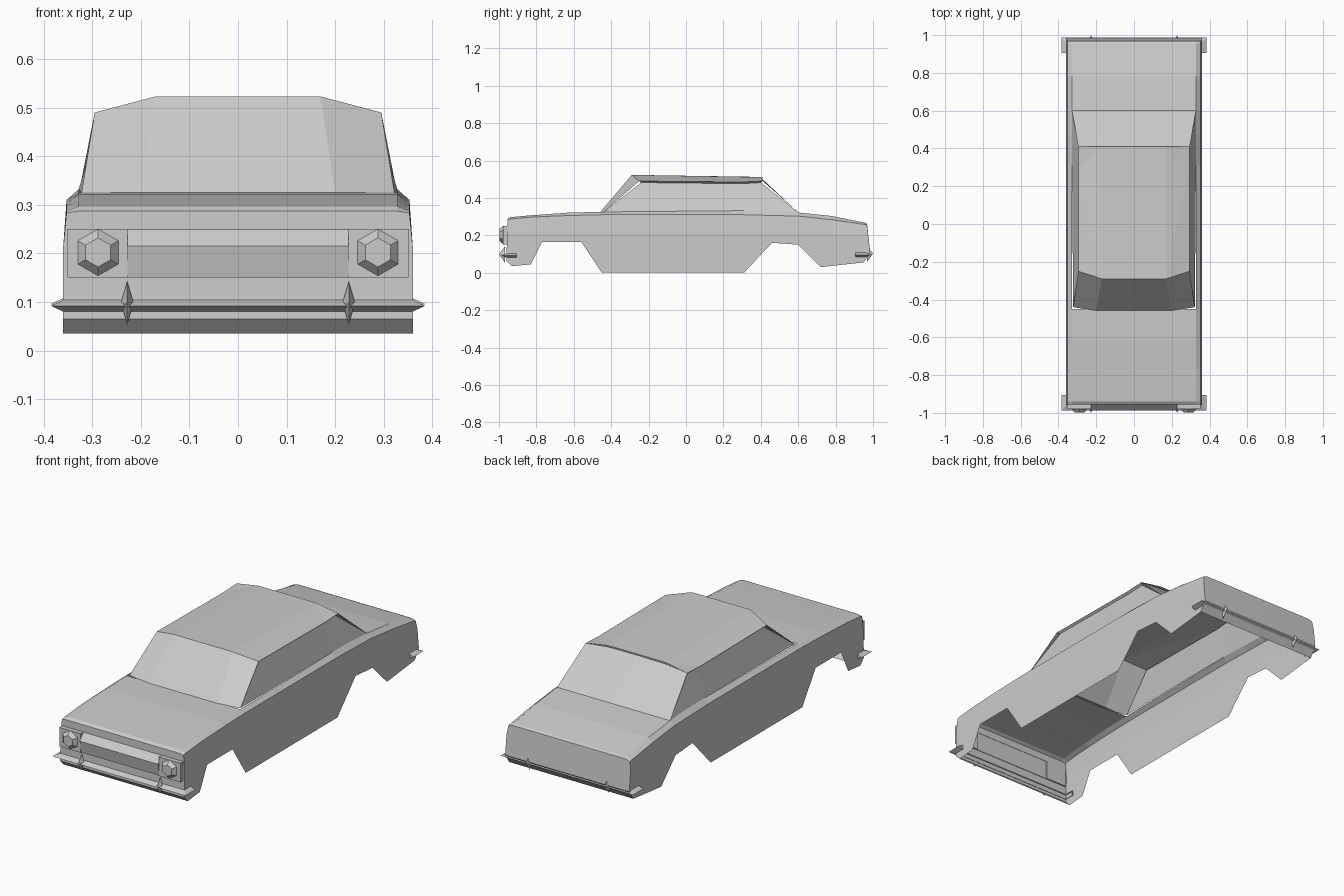
import bpy
from math import pi


def make(name, verts, faces, mirror=False):
    me = bpy.data.meshes.new(name)
    me.from_pydata(verts, [], faces)
    me.update()
    ob = bpy.data.objects.new(name, me)
    bpy.context.collection.objects.link(ob)
    if mirror:
        m = ob.modifiers.new("mirror", 'MIRROR')
        m.use_clip = True
    return ob


# body shell, open underneath: y_bottom, z_bottom, y_top, z_shoulder, z_top
stations = [
    (-.96, .065, -.955, .283, .287), (-.93, .035, -.94, .287, .297),
    (-.83, .045, -.83, .297, .307), (-.77, .165, -.77, .30, .311),
    (-.56, .165, -.62, .306, .322), (-.45, 0, -.45, .31, .325),
    (.31, 0, .31, .31, .332), (.46, .16, .46, .306, .332),
    (.60, .15, .60, .303, .322), (.72, .03, .78, .283, .303),
    (.95, .055, .955, .258, .268), (.985, .105, .968, .255, .262)]
verts, faces = [], []
for yb, zb, yt, zs, zt in stations:
    zm = .21
    t = (zm - zb) / (zs - zb)
    verts += [(.36, yb, zb), (.36, yb + (yt - yb) * t, zm),
              (.353, yt, zs), (.328, yt, zt), (0, yt, zt)]
last = len(stations) - 1
for i in range(last):
    for j in range(4):
        if j == 3 and 5 <= i < 8:      # cabin opening
            continue
        a = i * 5 + j
        faces.append((a, a + 1, a + 6, a + 5))
# nose and tail panels with their skirts
for e, n in ((0, 1), (last, last - 1)):
    k = len(verts)
    verts += [(0, stations[e][0], stations[e][1]),
              (0, stations[n][0], stations[n][1])]
    faces += [(e * 5, e * 5 + 1, e * 5 + 2, e * 5 + 3, e * 5 + 4, k),
              (e * 5, k, k + 1, n * 5)]
make("body_shell", verts, faces, True)

# roof with side lip
make("roof", [(0, -.29, .523), (.17, -.29, .523), (.295, -.25, .49),
              (.295, .30, .485), (.295, .41, .49), (.17, .41, .511), (0, .41, .512),
              (.283, -.24, .482), (.283, .30, .476), (.283, .40, .482)],
     [(0, 1, 5, 6), (1, 2, 3), (1, 3, 5), (3, 4, 5), (2, 7, 8, 3), (3, 8, 9, 4)], True)

# windscreen with angled corners
make("windscreen", [(0, -.46, .323), (.20, -.46, .323), (.322, -.44, .325),
                    (.295, -.25, .49), (.17, -.29, .523), (0, -.29, .523)],
     [(0, 1, 4, 5), (1, 2, 3, 4)], True)

# side glass
make("side_glass", [(.322, -.44, .325), (.328, .31, .332), (.328, .60, .322),
                    (.283, .40, .482), (.283, .30, .476), (.283, -.24, .482)],
     [(0, 1, 4, 5), (1, 2, 3, 4)], True)

# rear glass and pillars
make("rear_glass", [(0, .60, .322), (.22, .60, .322), (.328, .60, .322),
                    (.295, .41, .49), (.17, .405, .502), (0, .405, .504)],
     [(0, 1, 4, 5), (1, 2, 3, 4)], True)

# wedge grille
gx = .227
prof = [(-.955, .25), (-.988, .215), (-.975, .15), (-.955, .15)]
make("grille", [(s * gx, y, z) for s in (-1, 1) for y, z in prof],
     [(0, 1, 5, 4), (1, 2, 6, 5), (2, 3, 7, 6), (3, 2, 1, 0), (4, 5, 6, 7)])

for s in (-1, 1):
    # headlamp housing
    bpy.ops.mesh.primitive_cube_add(size=1, location=(s * .289, -.965, .20))
    ob = bpy.context.object
    ob.name = "headlamp_housing"
    ob.scale = (.124, .028, .10)
    # six sided lamp
    bpy.ops.mesh.primitive_cone_add(vertices=6, radius1=.049, radius2=.03, depth=.02,
                                    location=(s * .288, -.988, .202),
                                    rotation=(pi / 2, 0, 0))
    bpy.context.object.name = "headlamp"

# bumpers and overriders, front and back
for d, z, name in ((-1, .092, "front"), (1, .096, "rear")):
    bv, bf = [], []
    for tx, ty, ix, iy in ((.385, .905, .355, .905), (.385, .988, .355, .955),
                           (-.385, .988, -.355, .955), (-.385, .905, -.355, .905)):
        bv += [(ix, d * iy, z + .014), (tx, d * ty, z), (ix, d * iy, z - .014)]
    for i in (0, 3, 6):
        bf += [(i, i + 1, i + 4, i + 3), (i + 1, i + 2, i + 5, i + 4)]
    bf += [(0, 1, 2), (9, 10, 11)]
    make(name + "_bumper", bv, bf)
    for s in (-1, 1):
        x, y = s * .228, d * .968
        make(name + "_overrider",
             [(x, d, z + .006), (x, y, z + .05), (x + .013, y, z + .006),
              (x, y, z - .038), (x - .013, y, z + .006)],
             [(0, 1, 2), (0, 2, 3), (0, 3, 4), (0, 4, 1)])
